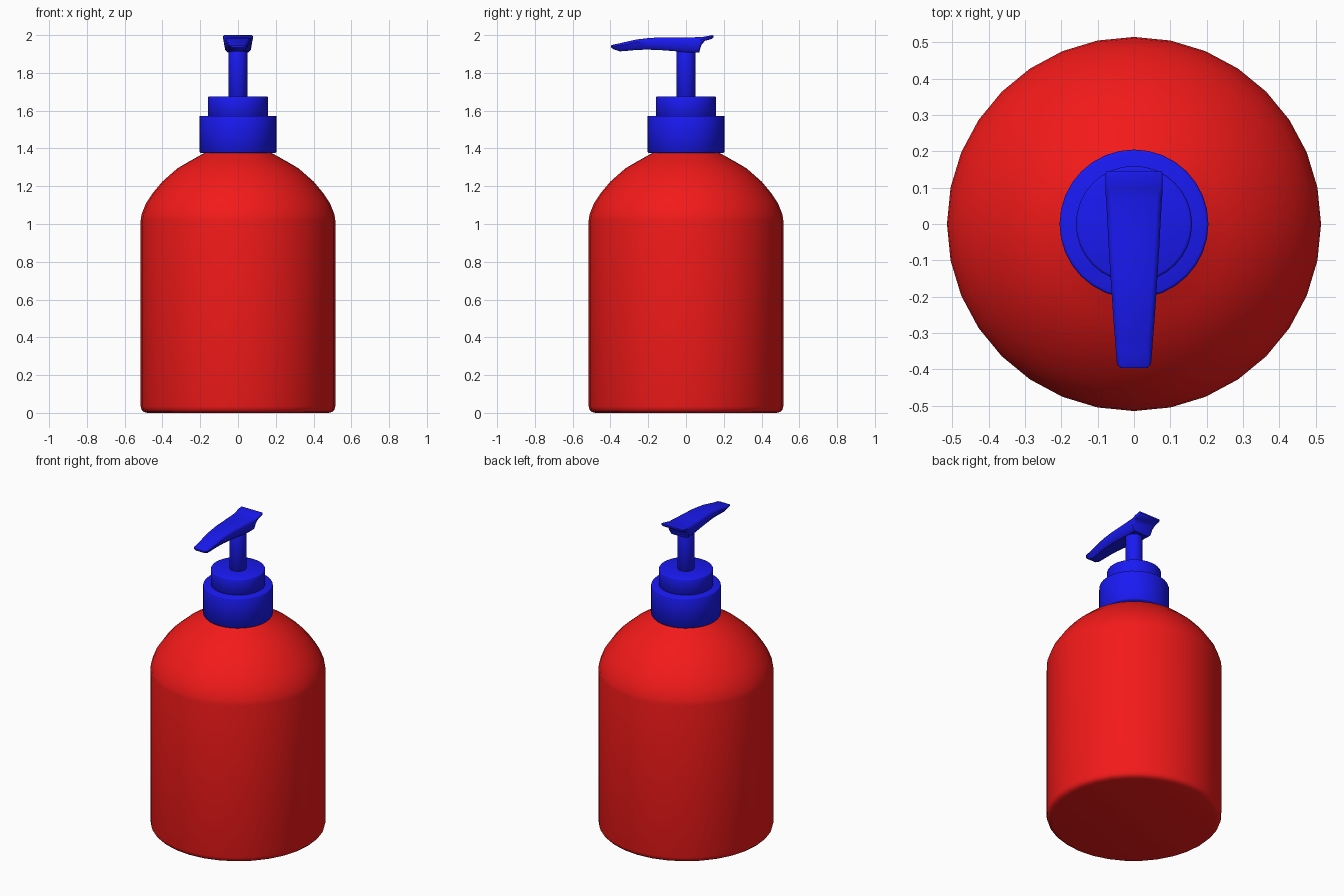
import bpy, bmesh, math

if "Cube" in bpy.data.objects:
    bpy.data.objects.remove(bpy.data.objects["Cube"])


def material(name, color):
    m = bpy.data.materials.new(name)
    m.diffuse_color = color
    m.use_nodes = True
    m.node_tree.nodes["Principled BSDF"].inputs["Base Color"].default_value = m.diffuse_color
    return m


RED = material("red", (0.9, 0.01, 0.01, 1))
BLUE = material("blue", (0.01, 0.01, 0.9, 1))


def loft(name, rings, mat, angle):
    """Skin a list of equal-length point rings and cap both ends."""
    bm = bmesh.new()
    loops = [[bm.verts.new(p) for p in ring] for ring in rings]
    n = len(loops[0])
    for a, b in zip(loops, loops[1:]):
        for i in range(n):
            j = (i + 1) % n
            bm.faces.new((a[i], a[j], b[j], b[i]))
    bm.faces.new(loops[0][::-1])
    bm.faces.new(loops[-1])
    bmesh.ops.recalc_face_normals(bm, faces=bm.faces)
    mesh = bpy.data.meshes.new(name)
    bm.to_mesh(mesh)
    bm.free()
    mesh.materials.append(mat)
    ob = bpy.data.objects.new(name, mesh)
    bpy.context.collection.objects.link(ob)
    bpy.ops.object.select_all(action='DESELECT')
    ob.select_set(True)
    bpy.context.view_layer.objects.active = ob
    bpy.ops.object.shade_smooth_by_angle(angle=math.radians(angle))
    return ob


def lathe(name, profile, mat, sides=32, angle=50):
    rings = [[(r * math.cos(2 * math.pi * i / sides),
               r * math.sin(2 * math.pi * i / sides), z)
              for i in range(sides)] for r, z in profile]
    return loft(name, rings, mat, angle)


# Bottle with softened base edge and domed shoulder
lathe("bottle", [(0.48, 0), (0.50, 0.006), (0.51, 0.016), (0.515, 0.035),
                 (0.515, 1.02), (0.511, 1.05), (0.487, 1.11), (0.45, 1.165),
                 (0.40, 1.225), (0.32, 1.295), (0.26, 1.33), (0.18, 1.375),
                 (0.16, 1.385)], RED)


# Pump collar, upper ring and stem
def ring_part(name, r, z0, z1, b=0.008, sides=32):
    lathe(name, [(r - b, z0), (r, z0 + b), (r, z1 - b),
                 (r - b * 0.3, z1 - b * 0.3), (r - b, z1)], BLUE, sides)


ring_part("collar", 0.205, 1.375, 1.573)
ring_part("collar_ring", 0.16, 1.56, 1.675)
ring_part("pump_stem", 0.05, 1.66, 1.93, 0.003)

# Pump head: y, top z, bottom z, top half width, bottom half width
sections = [(0.145, 1.998, 1.988, 0.076, 0.074), (0.138, 2.0, 1.98, 0.079, 0.077),
            (0.10, 1.992, 1.97, 0.079, 0.077), (0.08, 1.99, 1.945, 0.078, 0.074),
            (0.07, 1.989, 1.908, 0.077, 0.068), (0.0, 1.988, 1.909, 0.073, 0.066),
            (-0.06, 1.988, 1.915, 0.070, 0.063), (-0.14, 1.988, 1.921, 0.065, 0.059),
            (-0.20, 1.984, 1.923, 0.061, 0.054), (-0.26, 1.977, 1.922, 0.057, 0.050),
            (-0.32, 1.964, 1.916, 0.052, 0.044), (-0.35, 1.957, 1.914, 0.050, 0.041),
            (-0.385, 1.95, 1.926, 0.047, 0.038), (-0.397, 1.945, 1.934, 0.037, 0.032)]


def section(y, top, bot, wt, wb):
    c = min(0.014, (top - bot) * 0.3)
    half = [(wb - c, bot), (wb, bot + c), (wt, top - c), (wt - c * 0.4, top - c * 0.3),
            (wt - c, top)]
    return [(x, y, z) for x, z in half] + [(-x, y, z) for x, z in half[::-1]]


loft("pump_head", [section(*s) for s in sections], BLUE, 40)
